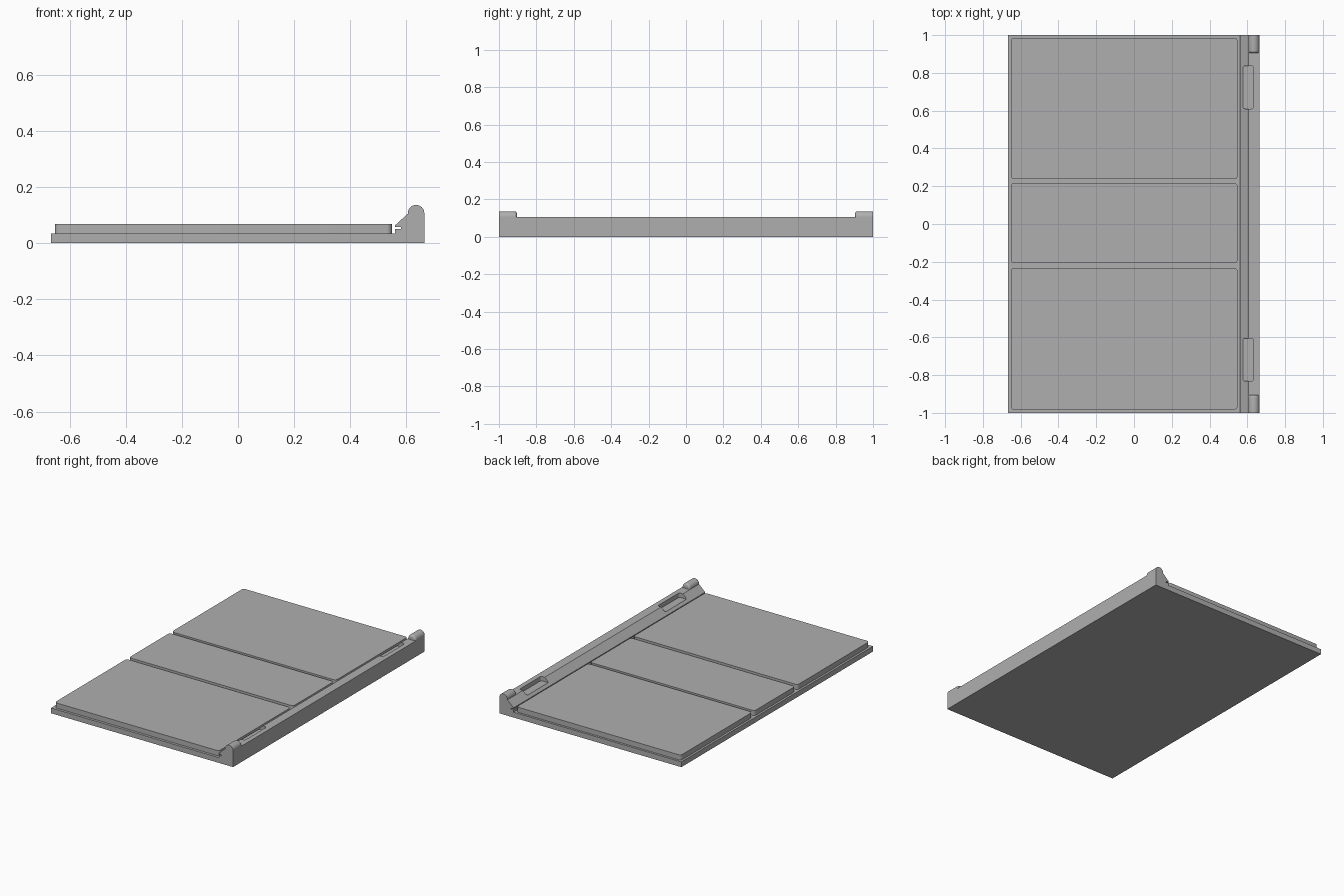
import bpy, bmesh, math
from mathutils import Vector

if "Cube" in bpy.data.objects:
    bpy.data.objects.remove(bpy.data.objects["Cube"])

grey = bpy.data.materials.new("grey")
grey.diffuse_color = (0.43, 0.43, 0.43, 1)
grey.use_nodes = True
grey.node_tree.nodes["Principled BSDF"].inputs["Base Color"].default_value = grey.diffuse_color


def finish(name, bm):
    bmesh.ops.recalc_face_normals(bm, faces=bm.faces)
    mesh = bpy.data.meshes.new(name)
    bm.to_mesh(mesh)
    bm.free()
    mesh.materials.append(grey)
    obj = bpy.data.objects.new(name, mesh)
    bpy.context.collection.objects.link(obj)
    return obj


def extrude(name, pts, vec):
    """Closed 3D outline swept along vec into a solid object."""
    bm = bmesh.new()
    face = bm.faces.new([bm.verts.new(p) for p in pts])
    top = bmesh.ops.extrude_face_region(bm, geom=[face])
    verts = [g for g in top["geom"] if isinstance(g, bmesh.types.BMVert)]
    bmesh.ops.translate(bm, vec=Vector(vec), verts=verts)
    return finish(name, bm)


def loft(name, rings):
    """Solid skinned through equal-length outlines."""
    bm = bmesh.new()
    loops = [[bm.verts.new(p) for p in ring] for ring in rings]
    for a, b in zip(loops, loops[1:]):
        for i in range(len(a)):
            j = (i + 1) % len(a)
            bm.faces.new((a[i], a[j], b[j], b[i]))
    bm.faces.new(loops[0])
    bm.faces.new(loops[-1])
    return finish(name, bm)


def rounded_rect(x0, x1, y0, y1, z, r, n=6):
    pts = []
    corners = [(x1 - r, y1 - r), (x0 + r, y1 - r), (x0 + r, y0 + r), (x1 - r, y0 + r)]
    for q, (cx, cy) in enumerate(corners):
        for i in range(n + 1):
            a = math.pi / 2 * (q + i / n)
            pts.append((cx + r * math.cos(a), cy + r * math.sin(a), z))
    return pts


def smooth(obj):
    bpy.ops.object.select_all(action="DESELECT")
    obj.select_set(True)
    bpy.context.view_layer.objects.active = obj
    bpy.ops.object.shade_smooth_by_angle(angle=math.radians(30))


# Base plate with the hooked rail along its right edge
profile = [(-0.666, 0), (0.664, 0), (0.664, 0.105), (0.605, 0.105),
           (0.56, 0.064), (0.56, 0.057), (0.58, 0.057), (0.58, 0.05),
           (0.56, 0.05), (0.56, 0.035), (-0.666, 0.035)]
base = extrude("base_and_rail", [(x, -1, z) for x, z in profile], (0, 2, 0))

# Two shallow pockets sunk into the rail
for i, (y0, y1) in enumerate([(-0.832, -0.605), (0.61, 0.837)]):
    cutter = extrude(f"pocket_cutter_{i}",
                     rounded_rect(0.576, 0.632, y0, y1, 0.076, 0.012), (0, 0, 0.1))
    cutter.hide_render = True
    cutter.hide_viewport = True
    cut = base.modifiers.new("pocket", "BOOLEAN")
    cut.operation = "DIFFERENCE"
    cut.solver = "EXACT"
    cut.object = cutter

# Three raised panels
for name, y0, y1 in [("front_panel", -0.983, -0.233),
                     ("middle_panel", -0.207, 0.217),
                     ("back_panel", 0.238, 0.986)]:
    smooth(extrude(name, rounded_rect(-0.652, 0.548, y0, y1, 0.034, 0.018),
                   (0, 0, 0.035)))

# Round-topped end knobs, rounded over at the inner end
cx, cz, r, b = 0.6345, 0.107, 0.0295, 0.014


def arch(y, rad):
    arc = [(cx + rad * math.cos(math.pi * i / 16), y,
            cz + rad * math.sin(math.pi * i / 16)) for i in range(17)]
    return [(cx + rad, y, 0.09), *arc, (cx - rad, y, 0.09)]


for name, side in (("front_knob", -1), ("back_knob", 1)):
    rings = [arch(side, r)]
    for k in range(7):
        a = math.pi / 2 * k / 6
        rings.append(arch(side * (0.904 + b * (1 - math.sin(a))),
                          r - b * (1 - math.cos(a))))
    smooth(loft(name, rings))
